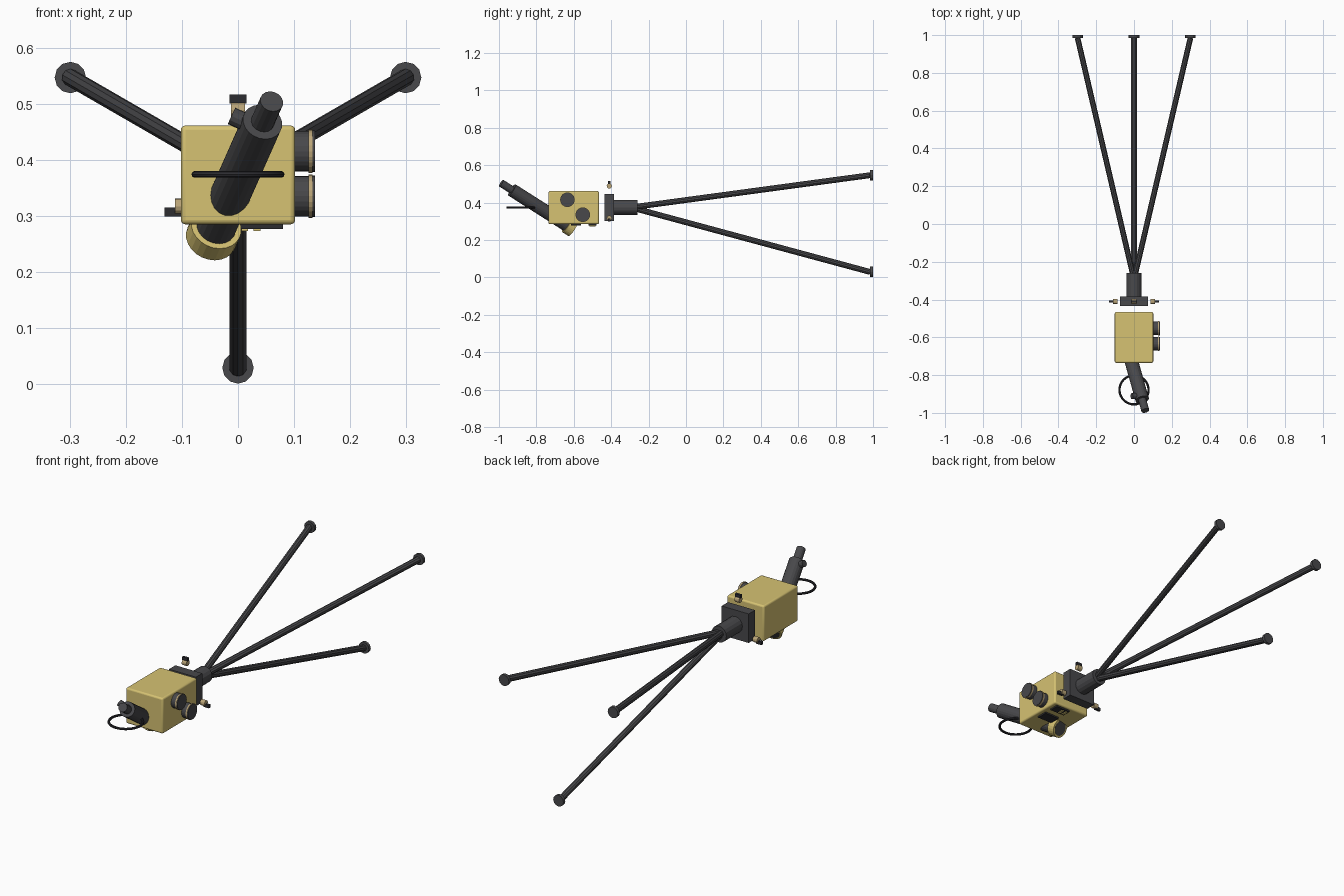
import bpy
import math
from mathutils import Vector

if "Cube" in bpy.data.objects:
    bpy.data.objects.remove(bpy.data.objects["Cube"], do_unlink=True)


def material(name, r, g, b):
    m = bpy.data.materials.new(name)
    m.use_nodes = True
    m.diffuse_color = (r, g, b, 1)
    bsdf = next(n for n in m.node_tree.nodes if n.type == "BSDF_PRINCIPLED")
    bsdf.inputs["Base Color"].default_value = (r, g, b, 1)
    return m


YELLOW = material("yellow_paint", 0.67, 0.54, 0.17)
TAN = material("tan_metal", 0.5, 0.38, 0.19)
DARK = material("dark_metal", 0.065, 0.065, 0.07)
BLACK = material("black_plastic", 0.025, 0.025, 0.03)


def finish(name, mat):
    ob = bpy.context.object
    ob.name = name
    ob.data.materials.append(mat)
    return ob


def box(name, centre, size, mat, bevel=0):
    bpy.ops.mesh.primitive_cube_add(size=1, location=centre)
    ob = finish(name, mat)
    ob.scale = size
    bpy.ops.object.transform_apply(location=False, rotation=False, scale=True)
    if bevel:
        mod = ob.modifiers.new("rounded_edges", "BEVEL")
        mod.width = bevel
        mod.segments = 3
        bpy.ops.object.shade_smooth_by_angle()
    return ob


def rod(name, start, end, radius, mat, sides=24):
    start, end = Vector(start), Vector(end)
    axis = end - start
    bpy.ops.mesh.primitive_cylinder_add(
        vertices=sides, radius=radius, depth=axis.length,
        location=(start + end) / 2,
        rotation=axis.to_track_quat("Z", "Y").to_euler())
    return finish(name, mat)


AXIS_Z = 0.374


def around_axis(angle, radius, y):
    a = math.radians(angle)
    return Vector((radius * math.cos(a), y, AXIS_Z + radius * math.sin(a)))


# Instrument housing
box("housing", (0, -0.6, 0.373), (0.204, 0.27, 0.176), YELLOW, 0.008)

# Telescope running through the housing
rear = Vector((-0.048, -0.605, 0.26))
eye = Vector((0.06, -0.988, 0.504))
direction = (eye - rear).normalized()
shoulder = rear.lerp(eye, 0.85)
rod("telescope_tube", rear - direction * 0.001, shoulder, 0.036, DARK, 20)
rod("objective_ring", rear, rear + direction * 0.04, 0.046, YELLOW, 24)
rod("eyepiece", shoulder, eye, 0.021, DARK, 16)
focus = rear.lerp(eye, 0.8)
rod("focus_knob", focus, focus + Vector((-0.05, 0, 0.023)), 0.016, DARK, 12)

# Carrying hoop
bpy.ops.mesh.primitive_torus_add(
    major_segments=32, minor_segments=8, major_radius=0.077,
    minor_radius=0.006, location=(0, -0.878, AXIS_Z))
finish("carrying_hoop", BLACK)
bpy.ops.object.shade_smooth_by_angle()

# Side adjustment knobs: grip, rim and cap
for label, y, z in (("upper", -0.634, 0.415), ("lower", -0.552, 0.335)):
    for part, x0, x1, r, mat in (("grip", 0.095, 0.126, 0.036, DARK),
                                 ("rim", 0.126, 0.133, 0.039, TAN),
                                 ("cap", 0.133, 0.137, 0.037, DARK)):
        rod(f"{label}_knob_{part}", (x0, y, z), (x1, y, z), r, mat)

# Display and keypad under the housing
box("display", (0.04, -0.588, 0.282), (0.08, 0.055, 0.01), BLACK)
box("keypad", (0.04, -0.5, 0.282), (0.08, 0.045, 0.01), BLACK)
for i, x in enumerate((0.012, 0.034)):
    box(f"key_{i + 1}", (x, -0.5, 0.276), (0.012, 0.03, 0.006), YELLOW)

# Levelling base with three screws
box("levelling_base", (0, -0.41, AXIS_Z), (0.148, 0.05, 0.144), DARK)
for i, angle in enumerate((90, 210, 330)):
    c = around_axis(angle, 0.115, -0.41)
    half = Vector((0.0125, 0, 0))
    rod(f"screw_{i + 1}", c - half, c + half, 0.014, TAN, 12)
    box(f"screw_head_{i + 1}", around_axis(angle, 0.134, -0.41),
        (0.03, 0.012, 0.016), BLACK)

# Tripod column, legs and feet
rod("column", (0, -0.39, AXIS_Z), (0, -0.259, AXIS_Z), 0.04, DARK, 16)
for i, angle in enumerate((30, 150, 270)):
    foot = around_axis(angle, 0.345, 0.985)
    rod(f"leg_{i + 1}", around_axis(angle, 0.005, -0.275), foot, 0.0155, DARK, 10)
    rod(f"foot_{i + 1}", foot, foot + Vector((0, 0.015, 0)), 0.028, DARK, 12)
